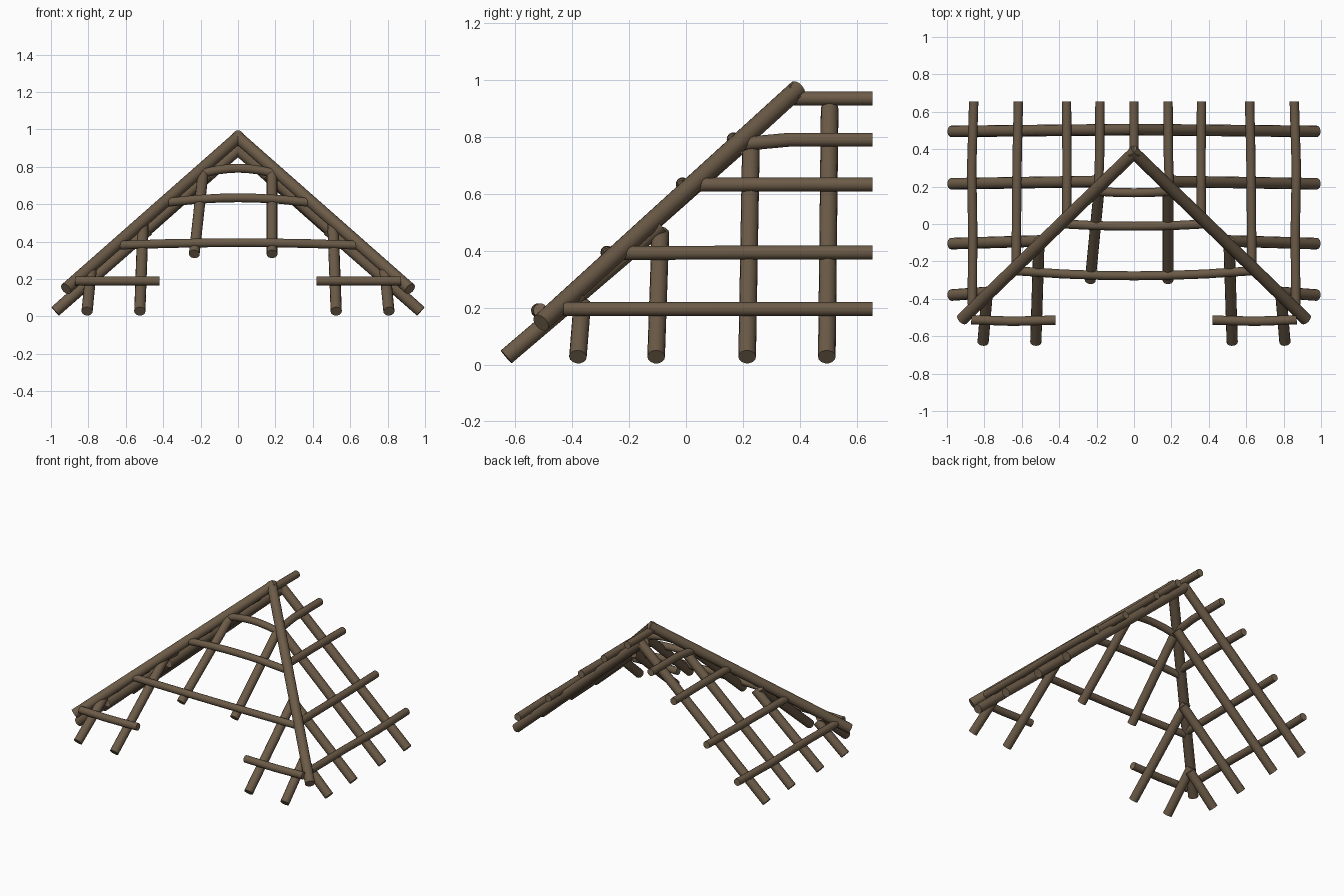
import bpy, bmesh, math
from mathutils import Vector

if "Cube" in bpy.data.objects:
    bpy.data.objects.remove(bpy.data.objects["Cube"])


def material(name, rgb):
    m = bpy.data.materials.new(name)
    m.diffuse_color = (*rgb, 1)
    m.use_nodes = True
    m.node_tree.nodes["Principled BSDF"].inputs["Base Color"].default_value = m.diffuse_color
    return m


BARK = material("brown bark", (0.150, 0.105, 0.064))
CUT = material("cut wood", (0.200, 0.142, 0.088))
SIDES = 14


def pole(name, points, radius):
    """Round pole swept along a path, with flat sawn ends."""
    pts = [Vector(p) for p in points]
    bm = bmesh.new()
    rings = []
    whole = (pts[-1] - pts[0]).normalized()
    ref = Vector((0, 0, 1)) if abs(whole.z) < 0.9 else Vector((1, 0, 0))
    for i in range(len(pts)):
        d = (pts[min(i + 1, len(pts) - 1)] - pts[max(i - 1, 0)]).normalized()
        u = d.cross(ref).normalized()
        v = u.cross(d)
        rings.append([bm.verts.new(pts[i] + radius * (u * math.cos(a) + v * math.sin(a)))
                      for a in (2 * math.pi * k / SIDES for k in range(SIDES))])
    for a, b in zip(rings, rings[1:]):
        for k in range(SIDES):
            n = (k + 1) % SIDES
            bm.faces.new((a[k], a[n], b[n], b[k])).smooth = True
    for ring in (rings[0], rings[-1]):
        bm.faces.new(ring).material_index = 1
    bmesh.ops.recalc_face_normals(bm, faces=bm.faces)
    me = bpy.data.meshes.new(name)
    bm.to_mesh(me)
    bm.free()
    me.materials.append(BARK)
    me.materials.append(CUT)
    bpy.context.collection.objects.link(bpy.data.objects.new(name, me))


def both(name, points, radius):
    """The same pole on the right and left."""
    for side, s in (("right", 1), ("left", -1)):
        pole(f"{name}_{side}", [(s * x, y, z) for x, y, z in points], radius)


# ridge pole and the two hip rafters crossing at the peak
pole("ridge_pole", [(0, 0.37, 0.935), (0, 0.655, 0.935)], 0.025)
both("hip_rafter", [(0.92, -0.51, 0.147), (-0.012, 0.392, 0.968)], 0.033)

# rafters of the side slopes: y at foot, y at head, head x, head z
for i, (y0, y1, x, z) in enumerate([(0.495, 0.505, -0.01, 0.9), (0.215, 0.228, 0.16, 0.758),
                                    (-0.105, -0.09, 0.48, 0.462), (-0.38, -0.365, 0.77, 0.212)]):
    both(f"side_rafter_{i + 1}", [(0.977, y0, 0.027), (x, y1, z)], 0.031)

# rafters of the front slope
both("front_outer_rafter", [(0.807, -0.632, 0.027), (0.785, -0.37, 0.25)], 0.03)
both("front_inner_rafter", [(0.525, -0.632, 0.027), (0.508, -0.09, 0.49)], 0.03)
pole("front_upper_rafter_right", [(0.182, -0.302, 0.333), (0.182, 0.18, 0.76)], 0.029)
pole("front_upper_rafter_left", [(-0.234, -0.302, 0.333), (-0.188, 0.17, 0.753)], 0.029)

# battens lying across the side slopes
both("side_batten_1", [(0.865, -0.43, 0.195), (0.862, -0.05, 0.195),
                       (0.868, 0.3, 0.195), (0.857, 0.655, 0.195)], 0.025)
both("side_batten_2", [(0.63, -0.24, 0.392), (0.628, 0.05, 0.393),
                       (0.625, 0.35, 0.394), (0.618, 0.655, 0.394)], 0.025)
both("side_batten_3", [(0.36, 0.03, 0.632), (0.358, 0.34, 0.633), (0.361, 0.655, 0.633)], 0.025)
both("side_batten_4", [(0.19, 0.2, 0.775), (0.184, 0.36, 0.79), (0.182, 0.655, 0.79)], 0.025)

# battens across the front slope, the lowest split by the doorway
both("front_low_batten", [(0.87, -0.512, 0.19), (0.65, -0.52, 0.19), (0.42, -0.514, 0.19)], 0.025)
for name, w, y, z, bow, rise in [("front_batten_2", 0.635, -0.25, 0.381, 0.027, 0.013),
                                 ("front_batten_3", 0.375, 0.0, 0.61, 0.012, 0.024),
                                 ("front_batten_4", 0.195, 0.175, 0.763, 0.008, 0.029)]:
    pole(name, [(w * t, y - bow * (1 - t * t), z + rise * (1 - t * t))
                for t in (-1, -0.6, -0.25, 0, 0.25, 0.6, 1)], 0.024)
